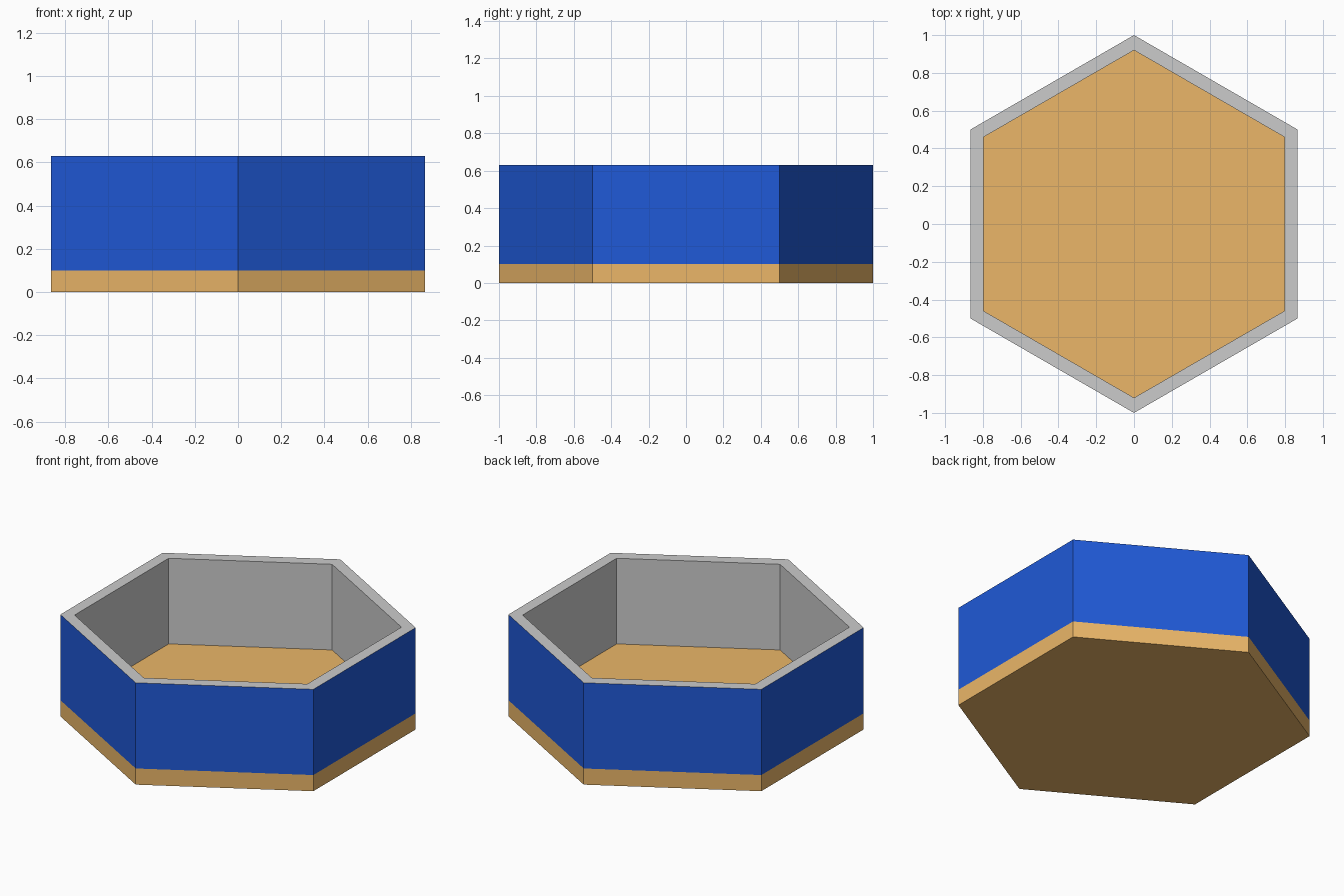
import bpy, bmesh
from math import sin, cos, pi

if "Cube" in bpy.data.objects:
    bpy.data.objects.remove(bpy.data.objects["Cube"])

SIDES = 6
OUTER, INNER = 1.0, 0.92
BASE_H, TOP = 0.10, 0.63


def material(name, color):
    mat = bpy.data.materials.new(name)
    mat.diffuse_color = (*color, 1)
    mat.use_nodes = True
    mat.node_tree.nodes["Principled BSDF"].inputs["Base Color"].default_value = mat.diffuse_color
    return mat


def add_object(name, bm, mats):
    bmesh.ops.recalc_face_normals(bm, faces=bm.faces)
    mesh = bpy.data.meshes.new(name)
    bm.to_mesh(mesh)
    bm.free()
    for mat in mats:
        mesh.materials.append(mat)
    obj = bpy.data.objects.new(name, mesh)
    bpy.context.collection.objects.link(obj)
    return obj


def ring(bm, radius, z):
    """Hexagon of vertices with corners on the y axis."""
    angles = [pi / 2 + 2 * pi * i / SIDES for i in range(SIDES)]
    return [bm.verts.new((radius * cos(a), radius * sin(a), z)) for a in angles]


def bridge(bm, a, b, slot=0):
    for i in range(SIDES):
        j = (i + 1) % SIDES
        bm.faces.new((a[i], a[j], b[j], b[i])).material_index = slot


tan = material("tan", (0.83, 0.47, 0.14))
blue = material("blue", (0.014, 0.10, 0.68))

# Solid hexagonal base plate
bm = bmesh.new()
low, high = ring(bm, OUTER, 0), ring(bm, OUTER, BASE_H)
bridge(bm, low, high)
bm.faces.new(low)
bm.faces.new(high)
add_object("base_plate", bm, [tan])

# Hollow wall: blue outside, plain grey rim, inside and underside
bm = bmesh.new()
out_low, out_high = ring(bm, OUTER, BASE_H), ring(bm, OUTER, TOP)
in_high, in_low = ring(bm, INNER, TOP), ring(bm, INNER, BASE_H)
bridge(bm, out_low, out_high, 1)
bridge(bm, out_high, in_high)
bridge(bm, in_high, in_low)
bridge(bm, in_low, out_low)
add_object("side_wall", bm, [None, blue])
